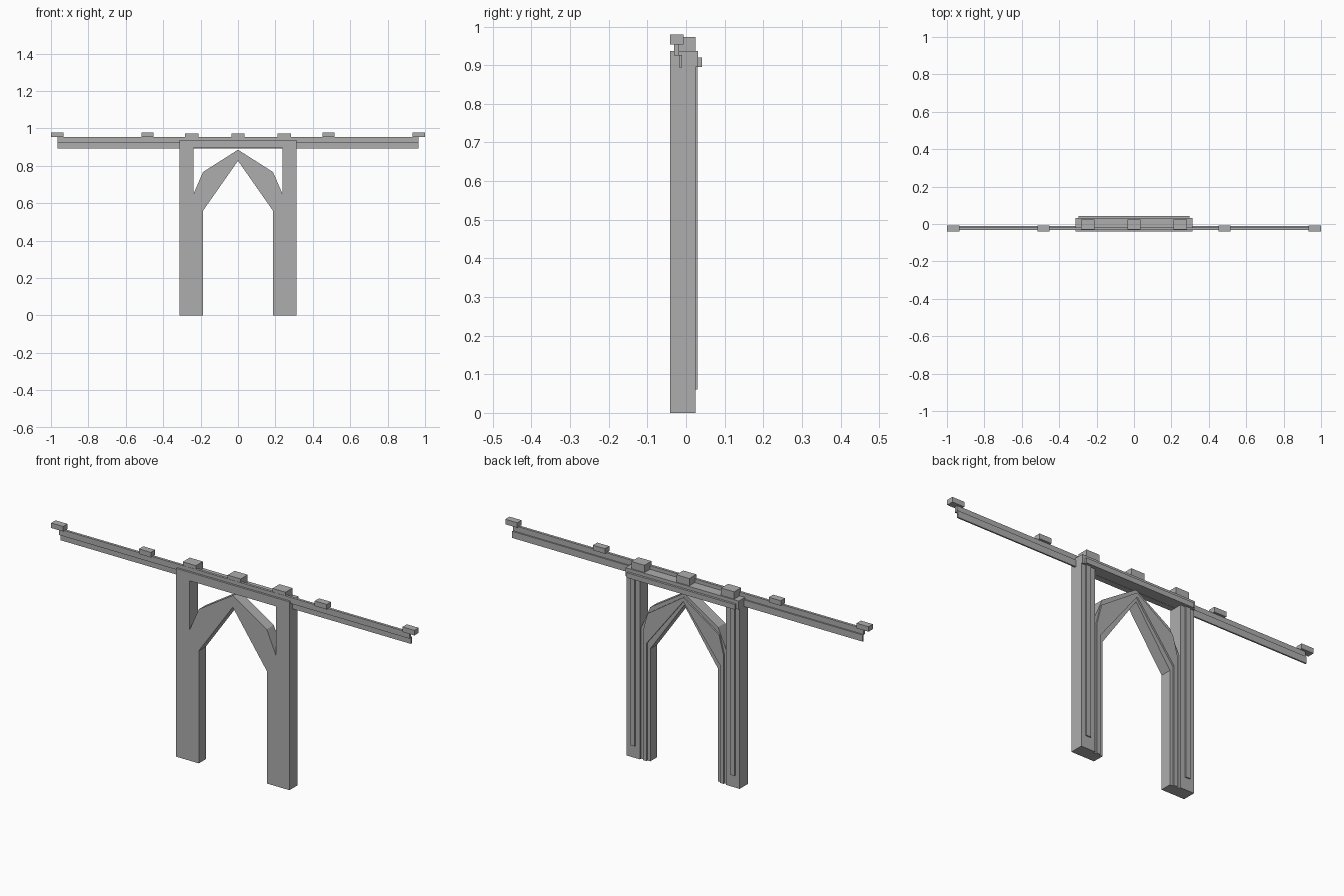
import bpy, bmesh

if "Cube" in bpy.data.objects:
    bpy.data.objects.remove(bpy.data.objects["Cube"])

grey = bpy.data.materials.new("stone grey")
grey.diffuse_color = (0.42, 0.42, 0.42, 1)
grey.use_nodes = True
grey.node_tree.nodes["Principled BSDF"].inputs["Base Color"].default_value = grey.diffuse_color


def prism(name, outline, y0, y1):
    """Extrude an x/z outline from y0 to y1."""
    bm = bmesh.new()
    face = bm.faces.new([bm.verts.new((x, y0, z)) for x, z in outline])
    ext = bmesh.ops.extrude_face_region(bm, geom=[face])
    bmesh.ops.translate(bm, vec=(0, y1 - y0, 0),
                        verts=[v for v in ext["geom"] if isinstance(v, bmesh.types.BMVert)])
    bmesh.ops.recalc_face_normals(bm, faces=bm.faces)
    mesh = bpy.data.meshes.new(name)
    bm.to_mesh(mesh)
    bm.free()
    mesh.materials.append(grey)
    obj = bpy.data.objects.new(name, mesh)
    bpy.context.collection.objects.link(obj)
    return obj


def box(name, x0, x1, y0, y1, z0, z1):
    return prism(name, [(x0, z0), (x1, z0), (x1, z1), (x0, z1)], y0, y1)


def mirrored(half):
    """Close a symmetric outline by adding the -x half."""
    return half + [(-x, z) for x, z in reversed(half) if x > 0]


# Pillars with a raised strip on the back
for side, s in (("left", -1), ("right", 1)):
    a, b = sorted((s * 0.237, s * 0.312))
    box(side + "_pillar", a, b, -0.041, 0.024, 0, 0.92)
    a, b = sorted((s * 0.262, s * 0.288))
    box(side + "_pillar_strip", a, b, 0.02, 0.03, 0.06, 0.895)

# Pointed arch running down to the ground, inside the pillars
intrados = [(0.187, 0), (0.187, 0.56), (0, 0.827)]
extrados = [(0, 0.886), (0.187, 0.767), (0.24, 0.645), (0.24, 0)]


def arch(name, inner, outer, y0, y1):
    # outline goes up the right outside, over the top, then back under the arch
    right_out = list(reversed(outer))
    left_out = [(-x, z) for x, z in outer if x > 0]
    left_in = [(-x, z) for x, z in inner]
    right_in = [p for p in reversed(inner) if p[0] > 0]
    return prism(name, right_out + left_out + left_in + right_in, y0, y1)


arch("pointed_arch", intrados, extrados, -0.041, 0.014)

# Raised moulding following the middle of the arch on the back
arch("arch_moulding",
     [(0.203, 0), (0.203, 0.585), (0, 0.848)],
     [(0, 0.868), (0.197, 0.735), (0.222, 0.64), (0.222, 0)],
     0.01, 0.022)

# Cross beam and its back ledge
box("cross_beam", -0.312, 0.312, -0.041, 0.031, 0.895, 0.937)
box("back_ledge", -0.298, 0.298, 0.03, 0.042, 0.895, 0.92)

# Long stepped rail
box("upper_rail", -0.965, 0.965, -0.031, -0.018, 0.925, 0.955)
box("lower_rail", -0.965, 0.965, -0.0185, -0.011, 0.894, 0.927)

# Large blocks on the cross beam
for i, x in enumerate((-0.247, 0, 0.247)):
    box(f"beam_block_{i}", x - 0.036, x + 0.036, -0.03, 0.025, 0.937, 0.973)

# Small blocks along the rail
for i, x in enumerate((-0.967, -0.484, 0.484, 0.967)):
    box(f"rail_block_{i}", x - 0.033, x + 0.033, -0.041, -0.007, 0.954, 0.979)
